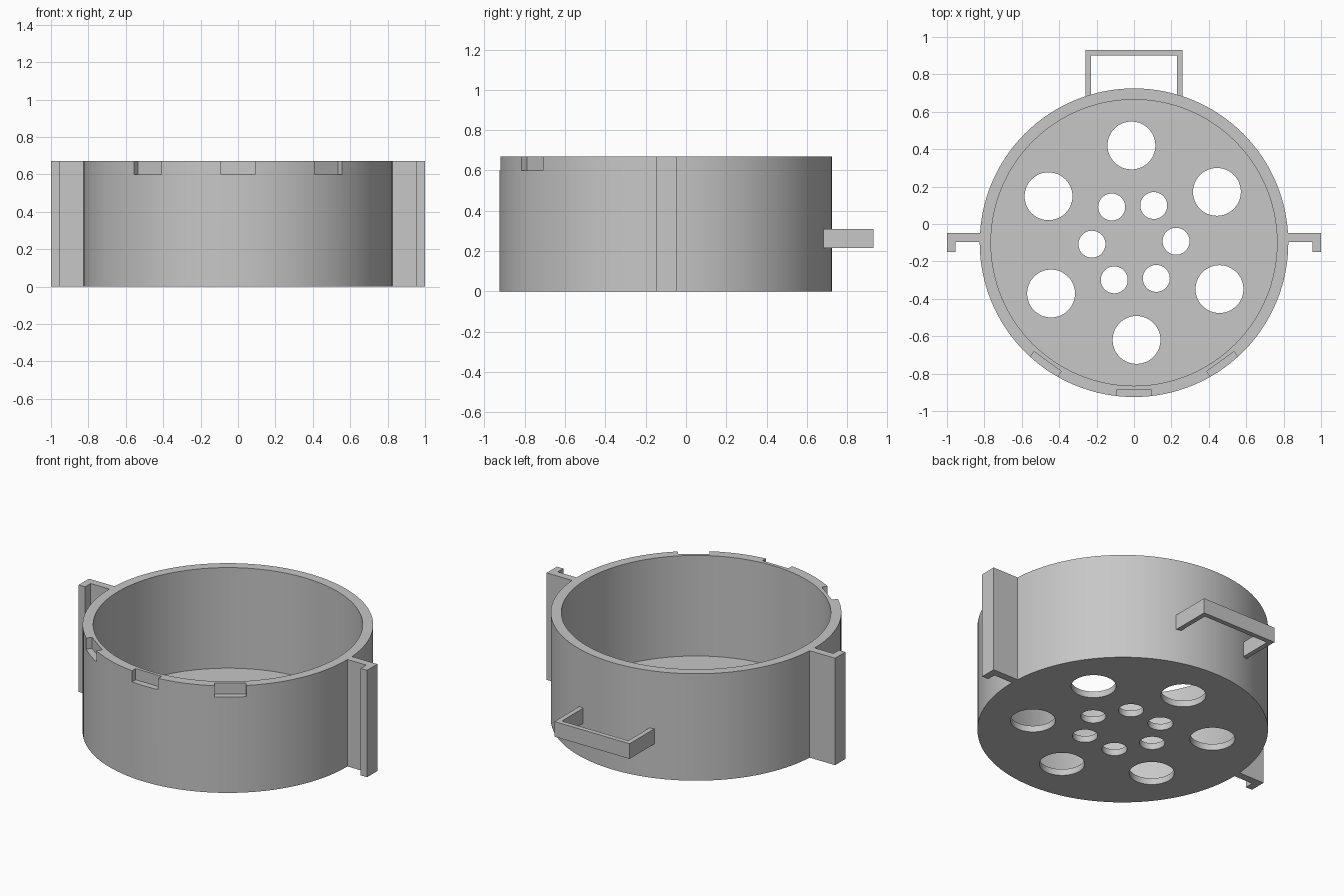
import bpy
from math import radians, sin, cos

old = bpy.data.objects.get("Cube")
if old:
    bpy.data.objects.remove(old, do_unlink=True)

CY = -0.10          # cup axis in y
R_OUT, R_IN = 0.825, 0.765
HEIGHT, FLOOR = 0.67, 0.04

grey = bpy.data.materials.new("plain grey")
grey.use_nodes = True
colour = (0.57, 0.57, 0.57, 1)
grey.diffuse_color = colour
grey.node_tree.nodes["Principled BSDF"].inputs["Base Color"].default_value = colour


def cylinder(name, x, y, radius, z0, z1, sides):
    bpy.ops.mesh.primitive_cylinder_add(vertices=sides, radius=radius, depth=z1 - z0,
                                        location=(x, y, (z0 + z1) / 2))
    ob = bpy.context.object
    ob.name = name
    return ob


def box(name, centre, size, turn=0):
    bpy.ops.mesh.primitive_cube_add(size=1, location=centre, rotation=(0, 0, turn))
    ob = bpy.context.object
    ob.name = name
    ob.scale = size
    return ob


def prism(name, outline, z0, z1):
    """Extrude a flat outline from z0 up to z1."""
    n = len(outline)
    verts = [(x, y, z) for z in (z0, z1) for x, y in outline]
    faces = [tuple(reversed(range(n))), tuple(range(n, 2 * n))]
    faces += [(i, (i + 1) % n, n + (i + 1) % n, n + i) for i in range(n)]
    mesh = bpy.data.meshes.new(name)
    mesh.from_pydata(verts, [], faces)
    ob = bpy.data.objects.new(name, mesh)
    bpy.context.collection.objects.link(ob)
    mesh.materials.append(grey)
    return ob


def cut(target, cutter):
    cutter.hide_render = True
    bpy.context.view_layer.update()
    mod = target.modifiers.new("cut", 'BOOLEAN')
    mod.operation = 'DIFFERENCE'
    mod.solver = 'EXACT'
    mod.object = cutter
    bpy.context.view_layer.objects.active = target
    bpy.ops.object.modifier_apply(modifier=mod.name)
    bpy.data.objects.remove(cutter, do_unlink=True)


# Round cup with a thin floor
cup = cylinder("cup", 0, CY, R_OUT, 0, HEIGHT, 128)
cup.data.materials.append(grey)
cut(cup, cylinder("hollow_cutter", 0, CY, R_IN, FLOOR, 1, 128))

# Two rings of six drain holes
for ring, hole, start in ((0.52, 0.128, 31.5), (0.225, 0.072, 2)):
    for i in range(6):
        a = radians(start + 60 * i)
        cut(cup, cylinder("hole_cutter", ring * cos(a), CY + ring * sin(a),
                          hole, -0.1, 0.2, 48))

# Three shallow notches in the outer front rim
for deg in (-36, 0, 36):
    a = radians(deg)
    r = 0.785 + 0.1
    cut(cup, box("notch_cutter", (r * sin(a), CY - r * cos(a), 0.70),
                 (0.18, 0.2, 0.2), a))

bpy.ops.object.select_all(action='DESELECT')
cup.select_set(True)
bpy.context.view_layer.objects.active = cup
bpy.ops.object.shade_smooth_by_angle(angle=radians(30))

# Full-height side brackets with a lip turned to the front
hook = [(0.81, -0.095), (0.955, -0.095), (0.955, -0.15),
        (1.0, -0.15), (1.0, -0.048), (0.81, -0.048)]
prism("left_bracket", hook, 0, HEIGHT)
prism("right_bracket", [(-x, y) for x, y in reversed(hook)], 0, HEIGHT)

# Square loop handle at the back
half = [(0.26, 0.66), (0.26, 0.93)]
inner = [(0.23, 0.90), (0.23, 0.66)]
loop = half + [(-x, y) for x, y in reversed(half)]
loop += [(-x, y) for x, y in reversed(inner)] + inner
prism("back_handle", loop, 0.215, 0.31)
